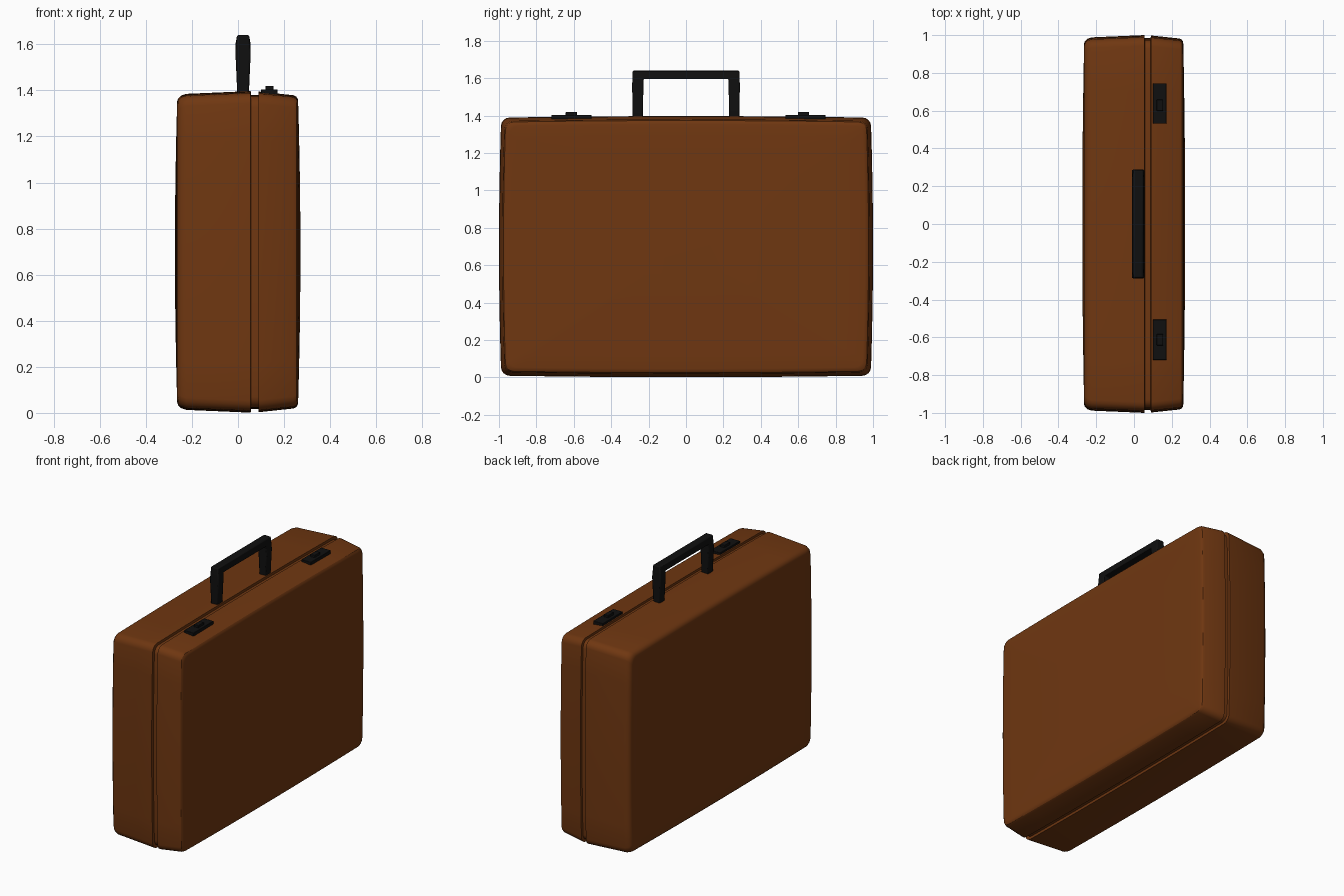
import bpy, bmesh, math

if "Cube" in bpy.data.objects:
    bpy.data.objects.remove(bpy.data.objects["Cube"])


def material(name, rgb):
    m = bpy.data.materials.new(name)
    m.diffuse_color = (*rgb, 1)
    m.use_nodes = True
    m.node_tree.nodes["Principled BSDF"].inputs["Base Color"].default_value = m.diffuse_color
    return m


LEATHER = material("brown leather", (0.16, 0.038, 0.0055))
BLACK = material("black plastic", (0.005, 0.005, 0.005))


def finish(name, bm, mat, bevel=0):
    bmesh.ops.recalc_face_normals(bm, faces=bm.faces)
    me = bpy.data.meshes.new(name)
    bm.to_mesh(me)
    bm.free()
    me.materials.append(mat)
    ob = bpy.data.objects.new(name, me)
    bpy.context.collection.objects.link(ob)
    if bevel:
        mod = ob.modifiers.new("bevel", 'BEVEL')
        mod.width, mod.segments = bevel, 2
    bpy.ops.object.select_all(action='DESELECT')
    ob.select_set(True)
    bpy.context.view_layer.objects.active = ob
    bpy.ops.object.shade_smooth_by_angle(angle=math.radians(30))
    return ob


def loft(bm, rings, closed_ends=False):
    for a, b in zip(rings, rings[1:]):
        n = len(a)
        for i in range(n):
            j = (i + 1) % n
            bm.faces.new((a[i], a[j], b[j], b[i]))
    if closed_ends:
        bm.faces.new(rings[0])
        bm.faces.new(rings[-1])


def outline(inset, scale=1.0):
    """Rounded rectangle with gently bowed sides, as (y, z) points."""
    w, h, r = 1.0 - inset, 0.698 - inset, 0.045
    corners = []
    for k, (sy, sz) in enumerate(((1, 1), (-1, 1), (-1, -1), (1, -1))):
        corners.append([(sy * (w - r) + r * math.cos((k + t / 4) * math.pi / 2),
                         sz * (h - r) + r * math.sin((k + t / 4) * math.pi / 2))
                        for t in range(5)])
    pts = []
    for k in range(4):
        pts += corners[k]
        a, b = corners[k][-1], corners[(k + 1) % 4][0]
        pts += [(a[0] + (b[0] - a[0]) * t / 8, a[1] + (b[1] - a[1]) * t / 8)
                for t in range(1, 8)]
    return [(scale * y * (1 - 0.012 * (z / h) ** 2),
             0.699 + scale * z * (1 - 0.012 * (y / w) ** 2)) for y, z in pts]


def add_ring(bm, x, inset, scale=1.0):
    return [bm.verts.new((x, y, z)) for y, z in outline(inset, scale)]


# Case: two shells with a recessed seam and slightly domed large faces
profile = [(-0.264, 0.045), (-0.260, 0.032), (-0.248, 0.020), (-0.225, 0.012),
           (0.055, 0.0), (0.057, 0.016), (0.088, 0.016), (0.090, 0.002),
           (0.240, 0.018), (0.253, 0.024), (0.259, 0.033), (0.261, 0.045)]
bm = bmesh.new()
rings = [add_ring(bm, x, d) for x, d in profile]
for s in (0.9, 0.75, 0.5, 0.25):
    dome = 0.010 * (1 - s * s)
    rings.insert(0, add_ring(bm, -0.264 - dome, 0.045, s))
    rings.append(add_ring(bm, 0.261 + dome, 0.045, s))
loft(bm, rings, closed_ends=True)
finish("case", bm, LEATHER)

# Handle: rectangular section swept over two posts and a grip bar
# each section: outer (y, z), half width, inner (y, z), half width
half = [((0.285, 1.38), 0.025, (0.230, 1.38), 0.025),
        ((0.288, 1.56), 0.033, (0.228, 1.56), 0.033),
        ((0.285, 1.64), 0.026, (0.228, 1.595), 0.034)]
sections = [(1, s) for s in half] + [(-1, s) for s in reversed(half)]
bm = bmesh.new()
rings = []
for side, ((yo, zo), wo, (yi, zi), wi) in sections:
    rings.append([bm.verts.new((0.022 + dx, side * y, z)) for dx, y, z in
                  ((-wo, yo, zo), (wo, yo, zo), (wi, yi, zi), (-wi, yi, zi))])
loft(bm, rings, closed_ends=True)
finish("handle", bm, BLACK, bevel=0.007)


def box(name, lo, hi):
    bm = bmesh.new()
    bmesh.ops.create_cube(bm, size=1)
    for v in bm.verts:
        v.co = [(a + b) / 2 + c * (b - a) for a, b, c in zip(lo, hi, v.co)]
    finish(name, bm, BLACK, bevel=0.003)


# Latches: base plate with a raised button
for label, y in (("left", -0.613), ("right", 0.638)):
    k = 0.01 if y > 0 else 0.0
    box(label + "_latch_plate", (0.100, y - 0.107, 1.375), (0.172, y + 0.107, 1.404))
    box(label + "_latch_button", (0.120, y - 0.030 - k, 1.395), (0.154, y + 0.030 - k, 1.420))
